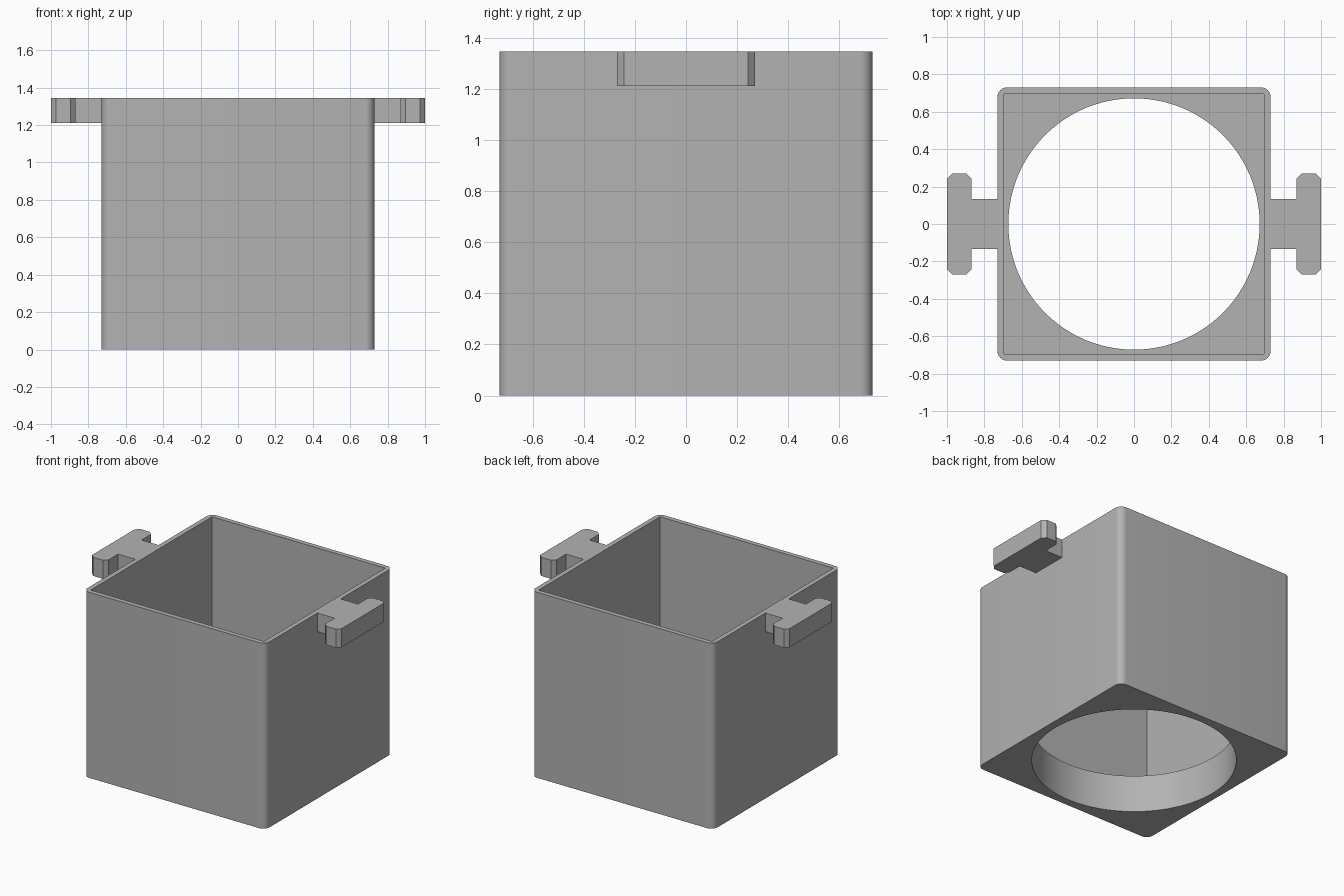
import bpy
import bmesh

cube = bpy.data.objects.get("Cube")
if cube:
    bpy.data.objects.remove(cube, do_unlink=True)

HEIGHT, HALF, CORNER = 1.345, 0.73, 0.05
CAVITY, FLOOR, HOLE = 0.695, 0.27, 0.672

grey = bpy.data.materials.new("plain_grey")
grey.use_nodes = True
colour = (0.45, 0.45, 0.45, 1)
grey.diffuse_color = colour
grey.node_tree.nodes["Principled BSDF"].inputs["Base Color"].default_value = colour


def make_object(name, bm):
    bmesh.ops.recalc_face_normals(bm, faces=bm.faces)
    mesh = bpy.data.meshes.new(name)
    bm.to_mesh(mesh)
    bm.free()
    mesh.materials.append(grey)
    obj = bpy.data.objects.new(name, mesh)
    bpy.context.collection.objects.link(obj)
    return obj


def box(name, half, z0, z1, radius=0):
    """Square block with optionally rounded upright edges."""
    bm = bmesh.new()
    bmesh.ops.create_cube(bm, size=1)
    for v in bm.verts:
        v.co.x *= 2 * half
        v.co.y *= 2 * half
        v.co.z = z1 if v.co.z > 0 else z0
    if radius:
        upright = [e for e in bm.edges
                   if abs(e.verts[0].co.z - e.verts[1].co.z) > 0.1]
        bmesh.ops.bevel(bm, geom=upright, offset=radius, segments=8,
                        profile=0.5, affect='EDGES')
    return make_object(name, bm)


def activate(obj):
    bpy.ops.object.select_all(action='DESELECT')
    obj.select_set(True)
    bpy.context.view_layer.objects.active = obj


def cut(target, cutter):
    activate(target)
    mod = target.modifiers.new("cut", 'BOOLEAN')
    mod.operation, mod.solver, mod.object = 'DIFFERENCE', 'EXACT', cutter
    bpy.ops.object.modifier_apply(modifier=mod.name)
    bpy.data.objects.remove(cutter, do_unlink=True)


# Square container: open top, thick floor with a round hole
body = box("container_body", HALF, 0, HEIGHT, CORNER)
cut(body, box("cavity_cutter", CAVITY, FLOOR, HEIGHT + 0.2))
bm = bmesh.new()
bmesh.ops.create_cone(bm, cap_ends=True, segments=96, radius1=HOLE,
                      radius2=HOLE, depth=1)
cut(body, make_object("hole_cutter", bm))
activate(body)
bpy.ops.object.shade_smooth_by_angle(angle=0.5)

# T-shaped side tabs: half outline reflected in y, extruded, mirrored in x
half_outline = [(0.73, 0.134), (0.868, 0.134), (0.868, 0.242), (0.895, 0.269),
                (0.973, 0.269), (1.0, 0.242)]
outline = half_outline + [(x, -y) for x, y in reversed(half_outline)]
bm = bmesh.new()
face = bm.faces.new([bm.verts.new((x, y, 1.21)) for x, y in outline])
top = bmesh.ops.extrude_face_region(bm, geom=[face])["geom"]
bmesh.ops.translate(bm, vec=(0, 0, HEIGHT - 1.21),
                    verts=[g for g in top if isinstance(g, bmesh.types.BMVert)])
tabs = make_object("side_tabs", bm)
mirror = tabs.modifiers.new("mirror", 'MIRROR')
mirror.use_mirror_merge = False
